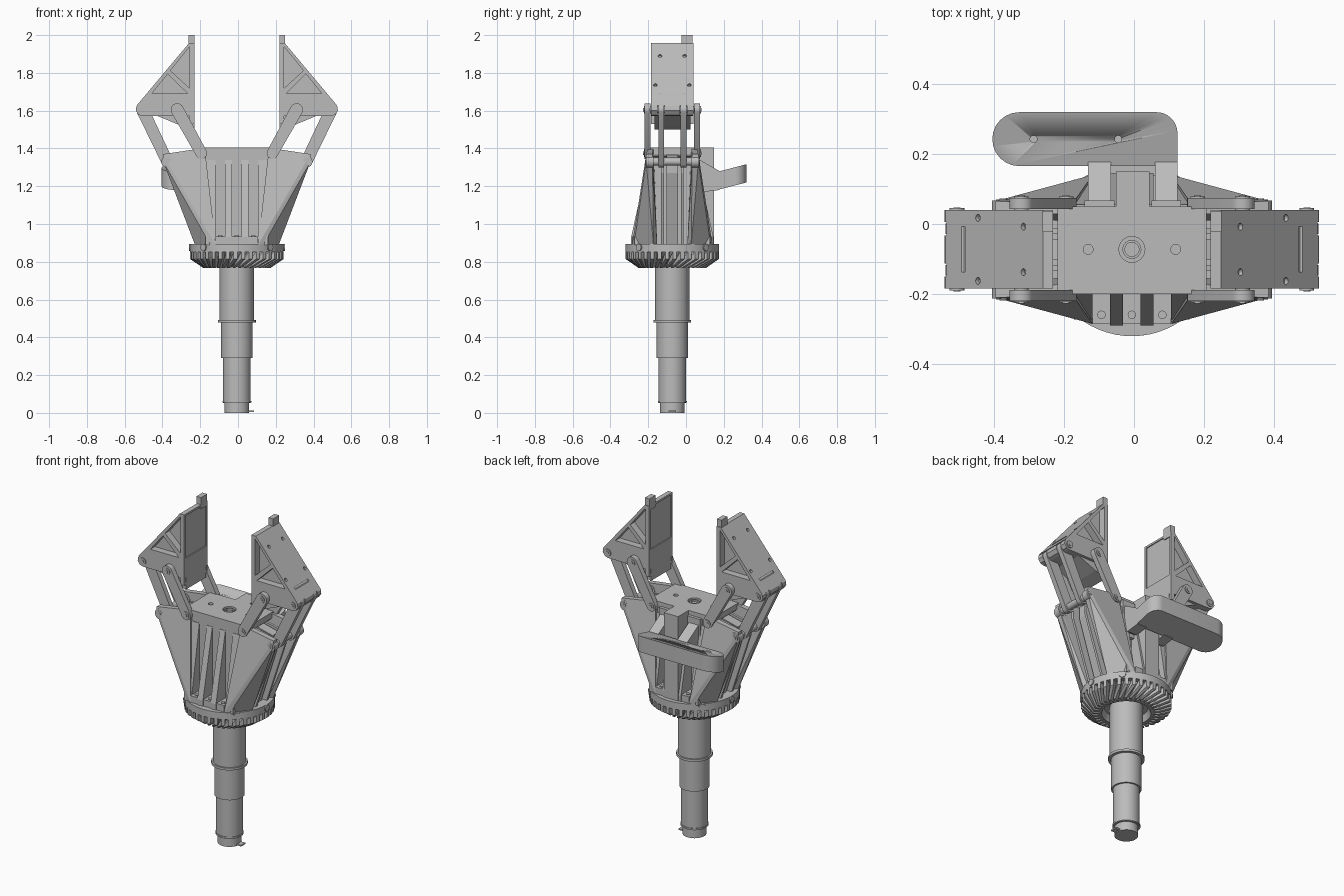
import bpy, bmesh
from math import sin, cos, pi, radians, sqrt
from mathutils import Vector

cube = bpy.data.objects.get("Cube")
if cube:
    bpy.data.objects.remove(cube)

AXIS = Vector((-0.006, -0.0725, 0))  # main axis of the tool
SIDES = (("left", 1), ("right", -1))
ENDS = (("back", 1), ("front", -1))

grey = bpy.data.materials.new("plain grey")
grey.use_nodes = True
grey.diffuse_color = (0.5, 0.5, 0.5, 1)
grey.node_tree.nodes["Principled BSDF"].inputs["Base Color"].default_value = (0.5, 0.5, 0.5, 1)


def finish(name, bm, smooth=False):
    bmesh.ops.recalc_face_normals(bm, faces=bm.faces)
    mesh = bpy.data.meshes.new(name)
    bm.to_mesh(mesh)
    bm.free()
    mesh.materials.append(grey)
    obj = bpy.data.objects.new(name, mesh)
    obj.location = AXIS
    bpy.context.collection.objects.link(obj)
    if smooth:
        bpy.ops.object.select_all(action='DESELECT')
        obj.select_set(True)
        bpy.context.view_layer.objects.active = obj
        bpy.ops.object.shade_smooth_by_angle(angle=radians(30))
    return obj


def add_hull(bm, points):
    verts = [bm.verts.new(p) for p in points]
    result = bmesh.ops.convex_hull(bm, input=verts)
    junk = [v for v in result["geom_interior"] if isinstance(v, bmesh.types.BMVert)]
    bmesh.ops.delete(bm, geom=junk, context='VERTS')


def hull(name, points, smooth=False):
    bm = bmesh.new()
    add_hull(bm, points)
    bmesh.ops.dissolve_limit(bm, angle_limit=0.01, verts=bm.verts, edges=bm.edges)
    return finish(name, bm, smooth)


def box(name, x, y, z):
    return hull(name, [(a, b, c) for a in x for b in y for c in z])


def slab(name, profile, y, sx=1, smooth=False):
    """Profile in x and z, extruded along y."""
    return hull(name, [(sx * px, b, pz) for px, pz in profile for b in y], smooth)


def rod(name, start, end, r, n=24):
    start, end = Vector(start), Vector(end)
    d = end - start
    u = d.orthogonal().normalized()
    v = d.normalized().cross(u)
    ring = [(u * cos(2 * pi * i / n) + v * sin(2 * pi * i / n)) * r for i in range(n)]
    return hull(name, [p + q for p in (start, end) for q in ring], True)


def lathe(name, profile, n=64):
    bm = bmesh.new()
    verts = [bm.verts.new((r, 0, z)) for r, z in profile]
    edges = [bm.edges.new(pair) for pair in zip(verts, verts[1:])]
    bmesh.ops.spin(bm, geom=verts + edges, cent=(0, 0, 0), axis=(0, 0, 1), angle=2 * pi, steps=n)
    bmesh.ops.remove_doubles(bm, verts=bm.verts, dist=0.0001)
    return finish(name, bm, True)


def cut(target, cutter):
    mod = target.modifiers.new("cut", 'BOOLEAN')
    mod.operation, mod.solver, mod.object = 'DIFFERENCE', 'EXACT', cutter
    bpy.context.view_layer.objects.active = target
    bpy.ops.object.modifier_apply(modifier=mod.name)
    bpy.data.objects.remove(cutter)


def circle(cx, cz, r, n=24):
    return [(cx + r * cos(2 * pi * i / n), cz + r * sin(2 * pi * i / n)) for i in range(n)]


# Stepped shaft
lathe("shaft", [(0, 0), (.065, 0), (.065, .052), (.073, .052), (.073, .29), (.083, .29),
                (.083, .478), (.1, .478), (.1, .492), (.091, .492), (.091, .83), (0, .83)])
box("shaft_key", (.04, .092), (-.02, .02), (.004, .012))
lathe("shaft_lip", [(.06, .055), (.077, .055), (.077, .064), (.06, .064)])

# Bevel gear and base disc
lathe("base_disc", [(.09, .81), (.12, .81), (.135, .772), (.155, .772), (.215, .853),
                    (.248, .853), (.248, .895), (0, .895)])
bm = bmesh.new()
TEETH = 38
for i in range(TEETH):
    a = 2 * pi * i / TEETH
    pts = []
    for r, z, twist in ((.14, .77, 0), (.18, .768, 0), (.248, .815, .22), (.248, .855, .22), (.17, .855, .22)):
        for w in (-.04, .04):
            pts.append((r * cos(a + twist + w), r * sin(a + twist + w), z))
    add_hull(bm, pts)
finish("gear_teeth", bm)
for i in (0, 1, 3, 4, 5, 7):
    d = Vector((cos(i * pi / 4), sin(i * pi / 4), 0))
    rod("disc_screw", d * .22 + Vector((0, 0, .876)), d * .254 + Vector((0, 0, .876)), .019)

# Central body and top plate with holes
box("body_core", (-.165, .165), (-.125, .118), (.89, 1.39))
plate = box("top_plate", (-.213, .213), (-.128, .122), (1.37, 1.405))
for x, r in ((0, .037), (-.125, .014), (.125, .014)):
    cut(plate, rod("cutter", (x, 0, 1.38), (x, 0, 1.43), r))
lathe("centre_bush", [(.02, 1.37), (.02, 1.4), (.027, 1.4), (.027, 1.37)], 32)

# Sloping ribs and screw ledges on the front and back
for end, sy in ENDS:
    for x0, x1 in ((-.165, -.112), (-.062, -.025), (.025, .062), (.112, .165)):
        reach = .2 if x0 < -.1 or x1 > .1 else .218
        hull(end + "_rib", [(x, sy * y, z) for x in (x0, x1) for y, z in
                            ((.1, .89), (reach, .89), (reach, .93), (.128, 1.34), (.1, 1.34))])
    for x in (-.087, 0, .087):
        box(end + "_ledge", (x - .025, x + .025), (sy * .1, sy * .213), (.89, .935))
        rod(end + "_ledge_screw", (x, sy * .187, .93), (x, sy * .187, .94), .012, 16)

# Flared wings that carry the linkage
for side, sx in SIDES:
    for end, sy in ENDS:
        pts = [(.112, .17, .89), (.112, .213, .89), (.14, .203, .89), (.222, .1, .89), (.2, .08, .89),
               (.17, .1, 1.403), (.17, .13, 1.403), (.2, .138, 1.33), (.39, .138, 1.33),
               (.375, .138, 1.3), (.375, .105, 1.3), (.39, .138, 1.37), (.39, .105, 1.37), (.39, .105, 1.33)]
        hull(f"{side}_{end}_wing", [(sx * x, sy * y, z) for x, y, z in pts])
        # Inner fins
        slab(f"{side}_{end}_fin", [(.15, .89), (.215, .89), (.34, 1.27), (.34, 1.34), (.15, 1.38)],
             (sy * .045, sy * .06), sx)
    slab(side + "_side_cover", [(.15, .89), (.19, .89), (.22, 1.18), (.31, 1.27), (.31, 1.34), (.15, 1.38)],
         (-.03, .03), sx)

# Parallel links and pins
OUTER_TOP, OUTER_LOW = (.5, 1.605), (.368, 1.33)
INNER_TOP, INNER_LOW = (.316, 1.605), (.188, 1.375)
for side, sx in SIDES:
    for end, sy in ENDS:
        slab(f"{side}_{end}_inner_link", circle(*INNER_TOP, .034) + circle(*INNER_LOW, .03),
             (sy * .116, sy * .147), sx, True)
        slab(f"{side}_{end}_outer_link", circle(*OUTER_TOP, .033) + circle(*OUTER_LOW, .031),
             (sy * .044, sy * .074), sx, True)
    for (x, z), half in ((OUTER_TOP, .118), (OUTER_LOW, .143), (INNER_TOP, .151), (INNER_LOW, .151)):
        rod(side + "_pin", (sx * x, -half, z), (sx * x, half, z), .021)
        for y in (-half, half):
            rod(side + "_pin_centre", (sx * x, y * .98, z), (sx * x, y * 1.02, z), .01, 16)
        if half == .143:
            for sy in (1, -1):
                slab(side + "_wing_boss", circle(x, z, .032), (sy * .1, sy * .14), sx, True)

# Fingers: gripping plate, sloping back, triangulated frame
W = .112
for side, sx in SIDES:
    pad = box(side + "_finger_pad", (sx * .225, sx * .25), (-W, W), (1.53, 1.957))
    cut(pad, box("cutter", (sx * .2, sx * .231), (-W + .012, W - .012), (1.545, 1.945)))
    box(side + "_finger_tip", (sx * .225, sx * .256), (.05, .108), (1.93, 2.0))
    back = slab(side + "_finger_back", [(.235, 1.957), (.254, 1.957), (.53, 1.628), (.5, 1.628)], (-W, W), sx)
    slope = (.53 - .254) / (1.957 - 1.628)
    for y, z in ((-.065, 1.89), (.065, 1.89), (-.09, 1.735), (.09, 1.735)):
        x = .254 + slope * (1.957 - z)
        cut(back, rod("cutter", (sx * (x - .01), y, z - .008), (sx * (x + .02), y, z + .017), .01, 16))
    x = .254 + slope * (1.957 - 1.685)
    cut(back, box("cutter", (sx * (x - .015), sx * (x + .03)), (-.065, .065), (1.679, 1.691)))
    base = slab(side + "_finger_base", [(.225, 1.69), (.47, 1.69), (.532, 1.622), (.535, 1.6),
                                        (.52, 1.578), (.5, 1.572), (.225, 1.572)], (-W, W), sx)
    for sy in (1, -1):
        cut(base, box("cutter", (sx * .51, sx * .57), (sy * .04, sy * .078), (1.5, 1.68)))
    slab(side + "_finger_heel", [(.225, 1.58), (.44, 1.58), (.3, 1.522), (.225, 1.5)], (-.095, .095), sx)
    slab(side + "_finger_strut", [(.235, 1.685), (.255, 1.685), (.372, 1.8), (.358, 1.818), (.235, 1.705)],
         (-W, W), sx)
    slab(side + "_finger_web", [(.24, 1.68), (.24, 1.95), (.47, 1.68)], (-.07, .07), sx)

# Rear box, bracket arms and sensor bar
box("rear_box", (-.046, .05), (.1, .222), (.89, 1.405))
for x0, x1 in ((-.125, -.06), (.066, .13)):
    hull("bracket_arm", [(x, y, z) for x in (x0, x1) for y, z in
                         ((.11, 1.2), (.11, 1.36), (.165, 1.32), (.165, 1.17), (.25, 1.18), (.25, 1.28))])
    box("bracket_flange", (x0 - .01, x1 + .01), (.11, .14), (1.16, 1.38))


def bar_corner(cx, cy, r, start, sweep, n=12):
    return [(cx + r * cos(radians(start + sweep * i / n)), cy + r * sin(radians(start + sweep * i / n)))
            for i in range(n + 1)]


Y0, Y1 = .238, .392
mid, rad = (Y0 + Y1) / 2, (Y1 - Y0) / 2
plan = bar_corner(-.399 + rad, mid, rad, 90, 180) + bar_corner(.07, Y1 - .06, .06, 0, 90) + [(.13, Y0)]
bar = hull("sensor_bar", [(x, y, z + .26 * (y - Y1)) for x, y in plan for z in (1.22, 1.316)], True)
for x in (-.281, -.039):
    cut(bar, rod("cutter", (x, mid, 1.25), (x, mid, 1.35), .01, 16))
